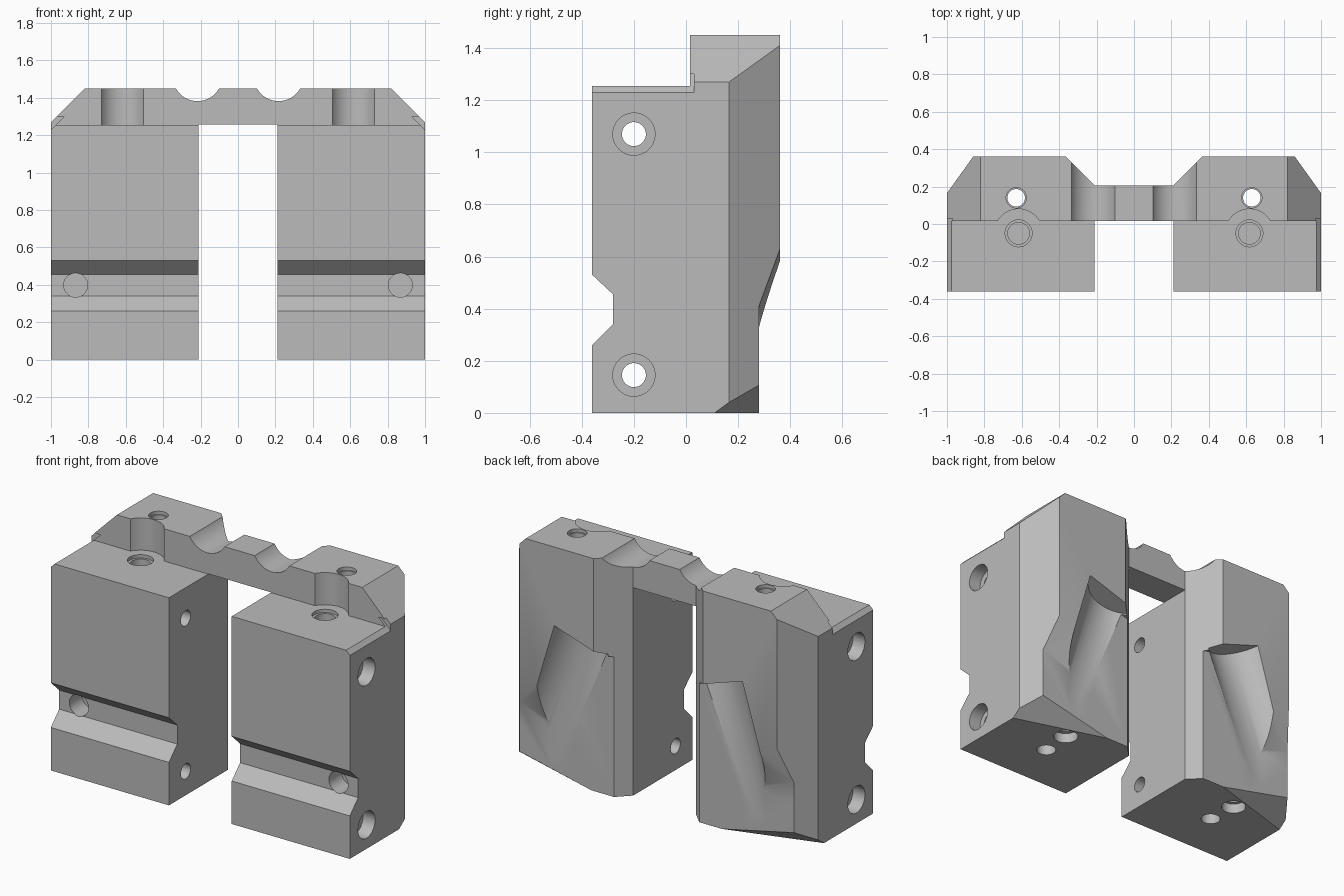
import bpy, bmesh, math
from mathutils import Vector

if "Cube" in bpy.data.objects:
    bpy.data.objects.remove(bpy.data.objects["Cube"], do_unlink=True)

grey = bpy.data.materials.new("machined grey")
grey.use_nodes = True
grey.diffuse_color = (0.5, 0.5, 0.5, 1)
grey.node_tree.nodes["Principled BSDF"].inputs["Base Color"].default_value = (0.5, 0.5, 0.5, 1)

cutters = []


def make(name, bm):
    bmesh.ops.recalc_face_normals(bm, faces=bm.faces)
    mesh = bpy.data.meshes.new(name)
    bm.to_mesh(mesh)
    bm.free()
    mesh.materials.append(grey)
    ob = bpy.data.objects.new(name, mesh)
    bpy.context.scene.collection.objects.link(ob)
    return ob


def prism(name, pts, axis, lo, hi):
    """Extrude a profile along an axis; points give the other two coordinates in order."""
    bm = bmesh.new()
    rings = []
    for d in (lo, hi):
        ring = []
        for p in pts:
            co = list(p)
            co.insert(axis, d)
            ring.append(bm.verts.new(co))
        rings.append(ring)
        bm.faces.new(ring)
    for i in range(len(pts)):
        j = (i + 1) % len(pts)
        bm.faces.new((rings[0][i], rings[0][j], rings[1][j], rings[1][i]))
    return make(name, bm)


def rod(name, start, end, radius):
    a, b = Vector(start), Vector(end)
    bm = bmesh.new()
    bmesh.ops.create_cone(bm, cap_ends=True, segments=48, radius1=radius,
                          radius2=radius, depth=(b - a).length)
    bm.transform((b - a).to_track_quat('Z', 'Y').to_matrix().to_4x4())
    bmesh.ops.translate(bm, verts=bm.verts, vec=(a + b) / 2)
    return make(name, bm)


def hull(name, pts):
    bm = bmesh.new()
    for p in pts:
        bm.verts.new(p)
    bmesh.ops.convex_hull(bm, input=bm.verts)
    return make(name, bm)


def cut(ob):
    ob.hide_render = True
    cutters.append(ob)


# Half body: side profile with front groove and stepped shelf
body = prism("clamp_body", [(-.36, 0), (.36, 0), (.36, 1.45), (.015, 1.45), (.015, 1.255),
                            (-.36, 1.255), (-.36, .53), (-.28, .455), (-.28, .34), (-.36, .26)],
             0, -.1, 1)

# Gap under the bridge, chamfers
cut(prism("gap", [(-1, -1), (1, -1), (1, 1.257), (-1, 1.257)], 0, -.3, .21))
cut(prism("inner_chamfer", [(-.3, .205), (.21, .205), (.565, .56), (-.3, .56)], 2, -1, 2))
cut(prism("outer_chamfer", [(.72, .555), (1.14, -.03), (1.3, .555)], 2, -1, 2))
cut(prism("top_chamfer", [(.72, 1.55), (1.1, 1.17), (1.1, 1.55)], 1, .015, 1))
cut(prism("shelf_chamfer", [(.93, 1.30), (1.05, 1.18), (1.05, 1.30)], 1, -1, .03))
cut(hull("bottom_chamfer", [(1.1, -.057, -.1), (1.1, .5, .307), (1.1, .5, -.1),
                            (.3, .184, -.1), (.3, .5, .13), (.3, .5, -.1)]))

# Recessed lower back, with its sloping step
step = []
for x in (.55, 1.1):
    z = .285 + .4 * (x - .605)
    step += [(x, .28, -.1), (x, .28, z), (x, .5, z + .66), (x, .5, -.1)]
cut(hull("back_step", step))
cut(prism("back_recess", [(.1, -.1), (.62, -.1), (.66, .28), (.46, .9), (.1, .79)], 1, .28, .6))

# Slanted round pocket
top = Vector((.45, .43, .92))
cut(rod("pocket", top, top + Vector((.31, .06, -.95)) * .9, .2))

# Bridge groove and screw-head relief
cut(rod("bridge_groove", (.217, -1, 1.515), (.217, 1, 1.515), .133))
cut(rod("head_relief", (.617, -.05, 1.255), (.617, -.05, 1.6), .13))

# Vertical holes
cut(rod("through_bore", (.63, .14, -.1), (.63, .14, 1.6), .047))
cut(rod("through_bore_top", (.63, .14, 1.43), (.63, .14, 1.6), .054))
cut(rod("through_bore_bottom", (.63, .14, -.1), (.63, .14, .06), .07))
cut(rod("shelf_bore", (.617, -.05, .75), (.617, -.05, 1.4), .058))
cut(rod("shelf_bore_rim", (.617, -.05, 1.235), (.617, -.05, 1.4), .072))
cut(rod("bottom_bore", (.617, -.05, -.1), (.617, -.05, .3), .055))

# Cross holes and front hole
for z in (.145, 1.07):
    cut(rod("cross_bore", (0, -.2, z), (1.2, -.2, z), .046))
    cut(rod("cross_counterbore", (.92, -.2, z), (1.2, -.2, z), .081))
cut(rod("front_bore", (.868, -.6, .398), (.868, -.16, .398), .064))

for c in cutters:
    m = body.modifiers.new(c.name, 'BOOLEAN')
    m.operation = 'DIFFERENCE'
    m.solver = 'EXACT'
    m.object = c

# Mirror to the other side
m = body.modifiers.new("mirror", 'MIRROR')
m.use_axis[0] = True
m.use_bisect_axis[0] = True
m.use_clip = True

bpy.context.view_layer.update()
deps = bpy.context.evaluated_depsgraph_get()
done = bpy.data.meshes.new_from_object(body.evaluated_get(deps))
body.modifiers.clear()
body.data = done
for c in cutters:
    bpy.data.objects.remove(c, do_unlink=True)

for ob in bpy.context.selected_objects:
    ob.select_set(False)
body.select_set(True)
bpy.context.view_layer.objects.active = body
bpy.ops.object.shade_smooth_by_angle(angle=math.radians(25))
